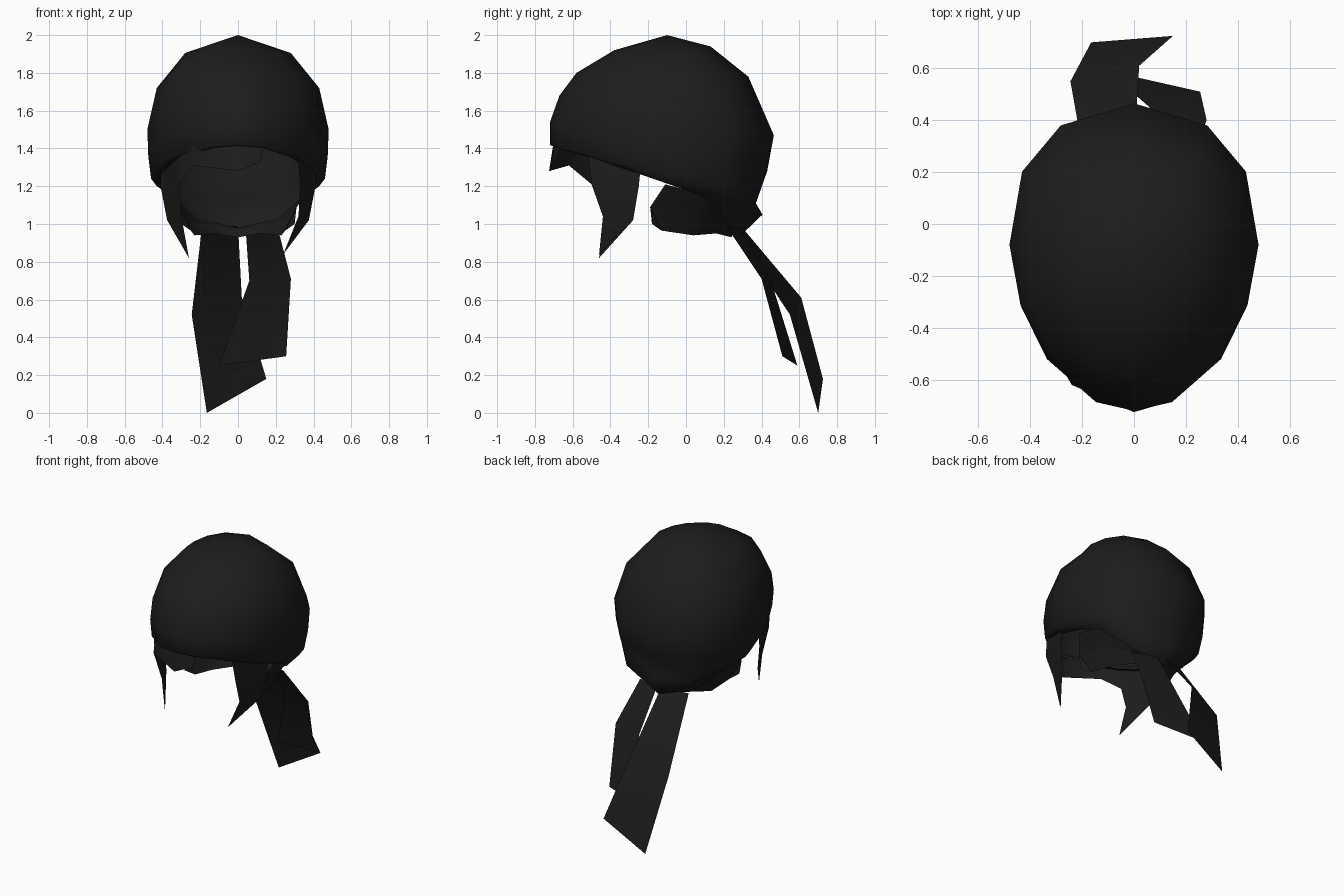
import bpy, math

if "Cube" in bpy.data.objects:
    bpy.data.objects.remove(bpy.data.objects["Cube"])

mat = bpy.data.materials.new("charcoal cloth")
mat.diffuse_color = (0.012, 0.012, 0.012, 1)
mat.use_nodes = True
mat.node_tree.nodes["Principled BSDF"].inputs["Base Color"].default_value = mat.diffuse_color


def add_mesh(name, verts, faces):
    """Smooth-shaded part from points and faces."""
    me = bpy.data.meshes.new(name)
    me.from_pydata(verts, [], faces)
    me.materials.append(mat)
    ob = bpy.data.objects.new(name, me)
    bpy.context.collection.objects.link(ob)
    for p in me.polygons:
        p.use_smooth = True
    return ob


def strip(name, row_a, row_b):
    """Quads between two equally long rows of points."""
    n = len(row_a)
    faces = [(i, i + 1, n + i + 1, n + i) for i in range(n - 1)]
    return add_mesh(name, row_a + row_b, faces)


# Cap: rings given by front (y, z), side (x, y, z), back (y, z) and back fullness
rings = [
    (-0.38, 1.92, 0.28, -0.10, 1.905, 0.13, 1.94, 0.9),
    (-0.58, 1.80, 0.43, -0.09, 1.72, 0.33, 1.78, 0.8),
    (-0.67, 1.68, 0.48, -0.08, 1.50, 0.465, 1.47, 0.8),
    (-0.72, 1.54, 0.475, -0.07, 1.36, 0.43, 1.28, 0.8),
    (-0.72, 1.42, 0.46, -0.06, 1.24, 0.37, 1.11, 0.8),
    (-0.715, 1.415, 0.43, -0.06, 1.20, 0.405, 1.05, 1.0),
    (-0.70, 1.415, 0.40, -0.06, 1.20, 0.28, 0.93, 1.0),
]
half = [0, 18, 45, 66, 90, 116, 144, 180]
angles = half + [360 - a for a in half[-2:0:-1]]
SIDES = len(angles)
verts, faces = [(0, -0.1, 2.0)], []
for r, (yf, zf, sx, ys, zs, yb, zb, full) in enumerate(rings):
    for a in angles:
        c, s = math.cos(math.radians(a)), math.sin(math.radians(a))
        x = sx * s
        if c >= 0:
            y, z = ys + (yf - ys) * c ** 1.06, zs + (zf - zs) * c
            if r == 0:  # flatter crown along the front diagonals
                x, y = x * (1 - 0.1 * s * c), ys + (y - ys) * (1 - 0.1 * s * c)
        else:
            y, z = ys + (yb - ys) * (-c) ** full, zs + (zb - zs) * c * c
        verts.append((x, y, z))
for k in range(SIDES):
    j = (k + 1) % SIDES
    faces.append((0, 1 + k, 1 + j))
    for r in range(len(rings) - 1):
        a, b = 1 + r * SIDES, 1 + (r + 1) * SIDES
        faces.append((a + k, b + k, b + j, a + j))
add_mesh("cap", verts, faces)

# Hanging cloth tails
strip("long_tail",
      [(-0.19, 0.24, 0.99), (-0.245, 0.55, 0.52), (-0.165, 0.70, 0.0)],
      [(0.0, 0.29, 0.99), (0.02, 0.61, 0.61), (0.15, 0.725, 0.18)])
strip("short_tail",
      [(0.04, 0.28, 0.98), (0.06, 0.45, 0.70), (-0.10, 0.59, 0.25)],
      [(0.21, 0.22, 0.98), (0.28, 0.40, 0.71), (0.255, 0.51, 0.30)])


# Nape hair: half rows mirrored across the middle
def mirrored(row):
    return row + [(-x, y, z) for x, y, z in row[-2::-1]]


nape_top = mirrored([(0.37, -0.11, 1.21), (0.36, 0.08, 1.16), (0.22, 0.24, 1.03), (0, 0.29, 0.98)])
nape_mid = mirrored([(0.31, -0.19, 1.09), (0.29, 0.06, 1.06), (0.18, 0.20, 1.0), (0, 0.26, 0.97)])
nape_low = mirrored([(0.25, -0.13, 0.965), (0.23, 0.04, 0.94), (0.12, 0.16, 0.95), (0, 0.24, 0.93)])
nape_front = (0.30, -0.18, 1.0)
strip("nape_hair_upper", nape_top, nape_mid)
strip("nape_hair_lower", nape_mid, nape_low)
for s, name in ((-1, "left_nape_corner"), (1, "right_nape_corner")):
    tri = [(s * x, y, z) for x, y, z in (nape_mid[0], nape_front, nape_low[0])]
    add_mesh(name, tri, [(0, 1, 2)])

# Forehead fringe, swept to one side
strip("fringe",
      [(0.14, -0.66, 1.43), (0, -0.70, 1.44), (-0.24, -0.60, 1.42), (-0.31, -0.52, 1.39)],
      [(0.12, -0.69, 1.33), (0, -0.725, 1.28), (-0.24, -0.62, 1.31), (-0.31, -0.50, 1.21)])

# Pointed locks in front of the ears
for side, name in ((-1, "left_lock"), (1, "right_lock")):
    d = 0.02 if side > 0 else 0
    front = [(0.31, -0.52, 1.39), (0.31 + d, -0.50, 1.21),
             (0.30 + d, -0.44, 1.04), (0.26 - d, -0.46, 0.82 + d)]
    rear = [(0.41, -0.24, 1.30), (0.41, -0.25, 1.20), (0.375, -0.28, 1.02)]
    pts = [(side * x, y, z) for x, y, z in front + rear]
    add_mesh(name, pts, [(0, 1, 5, 4), (1, 2, 6, 5), (2, 3, 6)])
